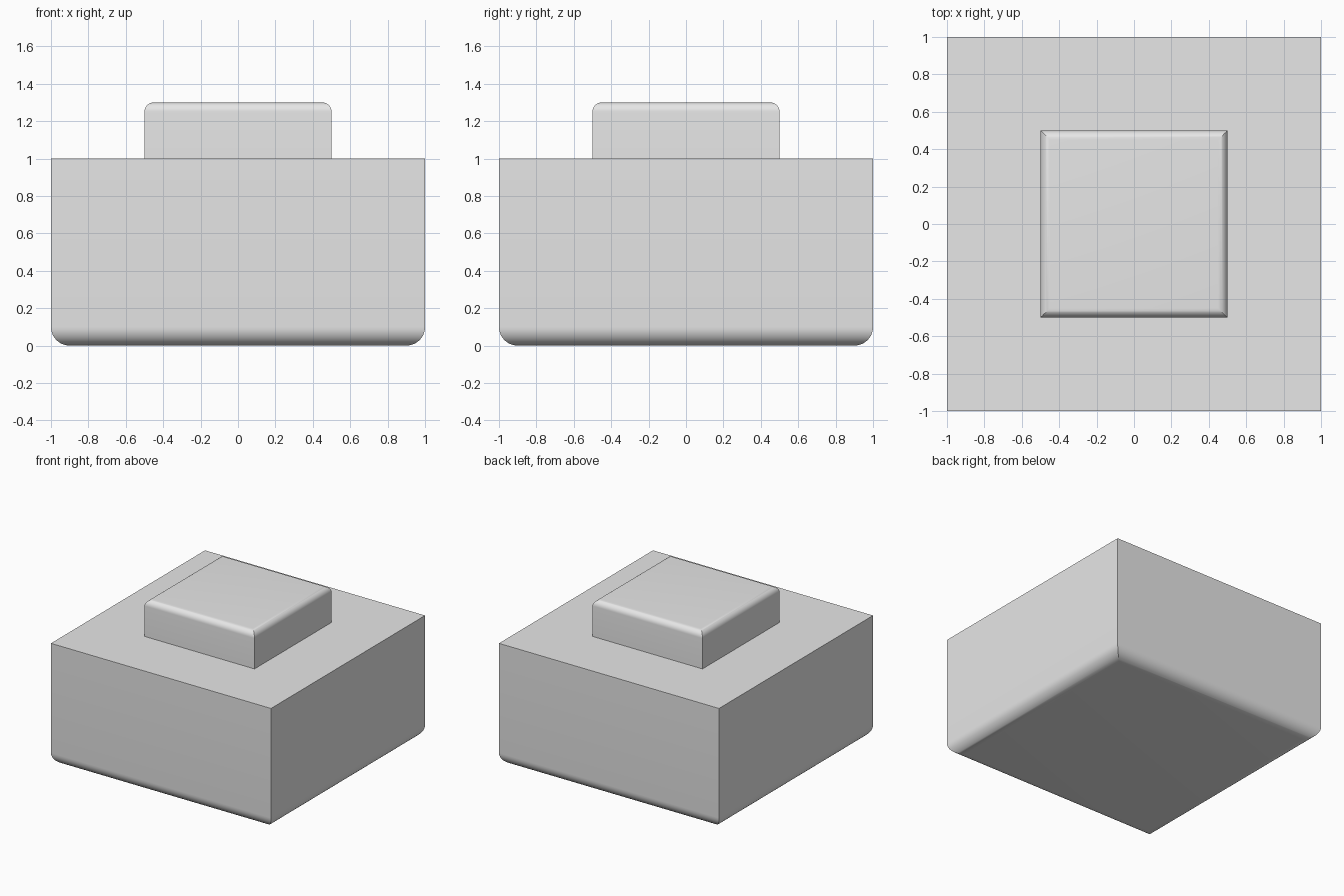
import bpy
import bmesh
import math
from mathutils import Matrix

if "Cube" in bpy.data.objects:
    bpy.data.objects.remove(bpy.data.objects["Cube"], do_unlink=True)

grey = bpy.data.materials.new("light_grey")
grey.use_nodes = True
colour = (0.8, 0.8, 0.8, 1.0)
grey.diffuse_color = colour
grey.node_tree.nodes["Principled BSDF"].inputs["Base Color"].default_value = colour


def rounded_block(name, width, bottom, top, radius, rounded_z):
    """Square block whose four edges at height rounded_z are rounded."""
    bm = bmesh.new()
    bmesh.ops.create_cube(bm, size=1.0)
    bmesh.ops.transform(
        bm, verts=bm.verts,
        matrix=Matrix.Translation((0, 0, (bottom + top) / 2))
        @ Matrix.Diagonal((width, width, top - bottom, 1)))
    rim = [e for e in bm.edges
           if all(abs(v.co.z - rounded_z) < 0.001 for v in e.verts)]
    bmesh.ops.bevel(bm, geom=rim, offset=radius, segments=10,
                    profile=0.5, affect='EDGES')
    bmesh.ops.recalc_face_normals(bm, faces=bm.faces)
    mesh = bpy.data.meshes.new(name)
    bm.to_mesh(mesh)
    bm.free()
    mesh.materials.append(grey)
    obj = bpy.data.objects.new(name, mesh)
    bpy.context.collection.objects.link(obj)
    bpy.ops.object.select_all(action='DESELECT')
    obj.select_set(True)
    bpy.context.view_layer.objects.active = obj
    bpy.ops.object.shade_smooth_by_angle(angle=math.radians(30))
    return obj


# Wide body, rounded around its underside
rounded_block("base_block", 2.0, 0.0, 1.0, 0.1, rounded_z=0.0)

# Smaller cap on top, rounded around its upper rim
rounded_block("top_cap", 1.0, 1.0, 1.3, 0.05, rounded_z=1.3)
